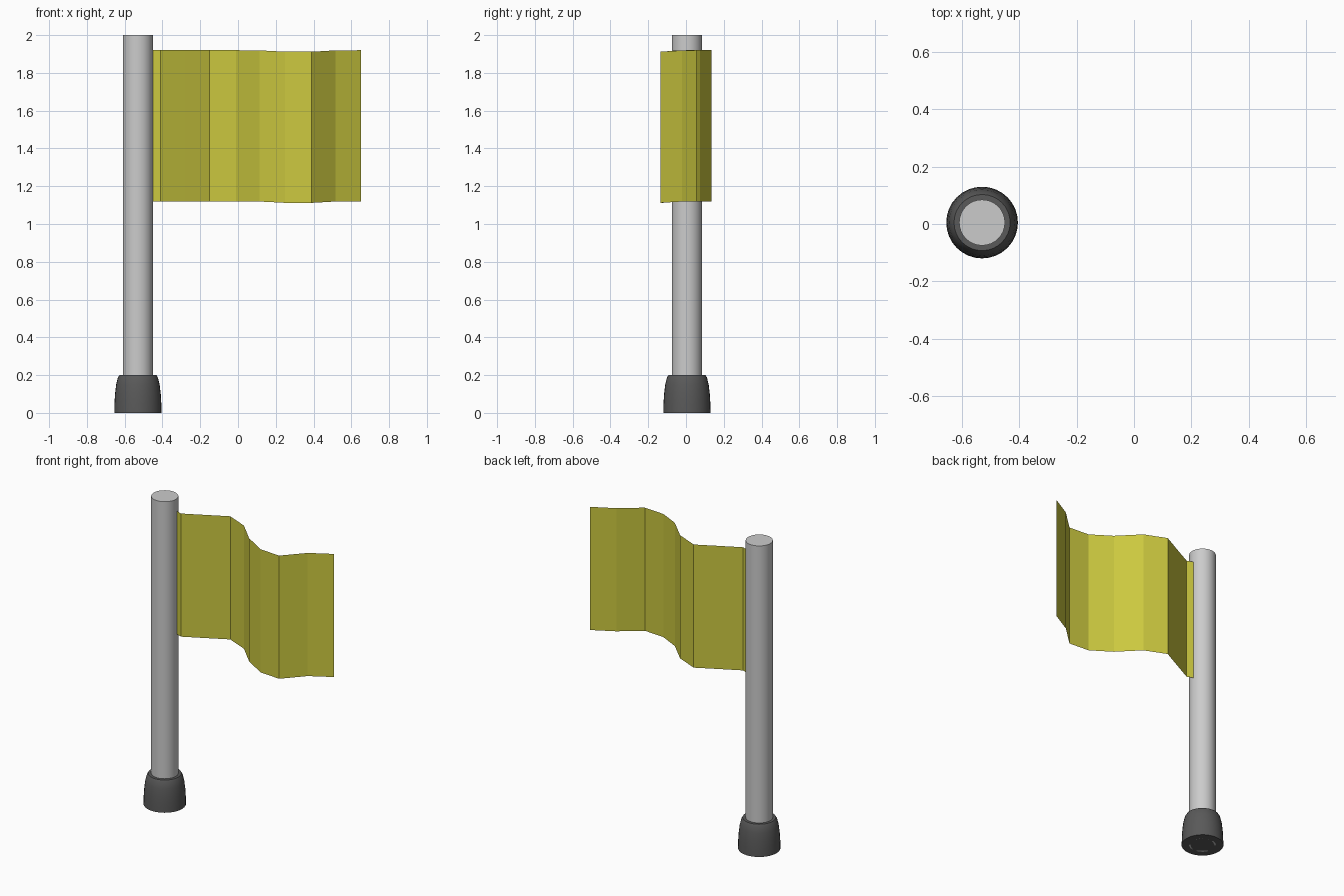
import bpy, bmesh, math

if "Cube" in bpy.data.objects:
    bpy.data.objects.remove(bpy.data.objects["Cube"])

PX, PY = -0.53, 0.005  # pole axis


def make(name, verts, faces, colour=None, smooth=False):
    me = bpy.data.meshes.new(name)
    me.from_pydata(verts, [], faces)
    ob = bpy.data.objects.new(name, me)
    bpy.context.collection.objects.link(ob)
    if colour:
        mat = bpy.data.materials.new(name + "_colour")
        mat.diffuse_color = (*colour, 1)
        mat.use_nodes = True
        mat.node_tree.nodes["Principled BSDF"].inputs["Base Color"].default_value = mat.diffuse_color
        me.materials.append(mat)
    if smooth:
        bpy.ops.object.select_all(action='DESELECT')
        ob.select_set(True)
        bpy.context.view_layer.objects.active = ob
        bpy.ops.object.shade_smooth_by_angle(angle=math.radians(35))
    return ob


def lathe(name, profile, n=32, colour=None):
    """Turn (radius, z) points around the pole axis and cap both ends."""
    verts = [(PX + r * math.cos(2 * math.pi * i / n),
              PY + r * math.sin(2 * math.pi * i / n), z)
             for r, z in profile for i in range(n)]
    faces = [(k * n + i, k * n + (i + 1) % n,
              (k + 1) * n + (i + 1) % n, (k + 1) * n + i)
             for k in range(len(profile) - 1) for i in range(n)]
    last = (len(profile) - 1) * n
    faces.append(tuple(reversed(range(n))))
    faces.append(tuple(range(last, last + n)))
    return make(name, verts, faces, colour, smooth=True)


# pole
lathe("pole", [(0.08, 0.0), (0.08, 2.0)])

# socket at the foot of the pole
lathe("base", [(0.125, 0.0), (0.124, 0.05), (0.121, 0.10), (0.115, 0.15),
               (0.106, 0.187), (0.098, 0.2), (0.083, 0.2)],
      colour=(0.1, 0.1, 0.1))

# flag: thin waving sheet, plan points with a slight sag (x, y, sag)
wave = [(-0.53, 0.045, 0), (-0.41, 0.0, 0), (-0.28, 0.067, 0),
        (-0.15, 0.135, 0), (-0.01, 0.075, 0), (0.115, -0.05, 0.001),
        (0.25, -0.125, 0.008), (0.39, -0.135, 0.008),
        (0.515, -0.02, 0.001), (0.65, 0.055, 0)]
verts = [(x, y, z - s) for z in (1.12, 1.92) for x, y, s in wave]
n = len(wave)
make("flag", verts, [(i, i + 1, n + i + 1, n + i) for i in range(n - 1)],
     colour=(0.6, 0.58, 0.05))
